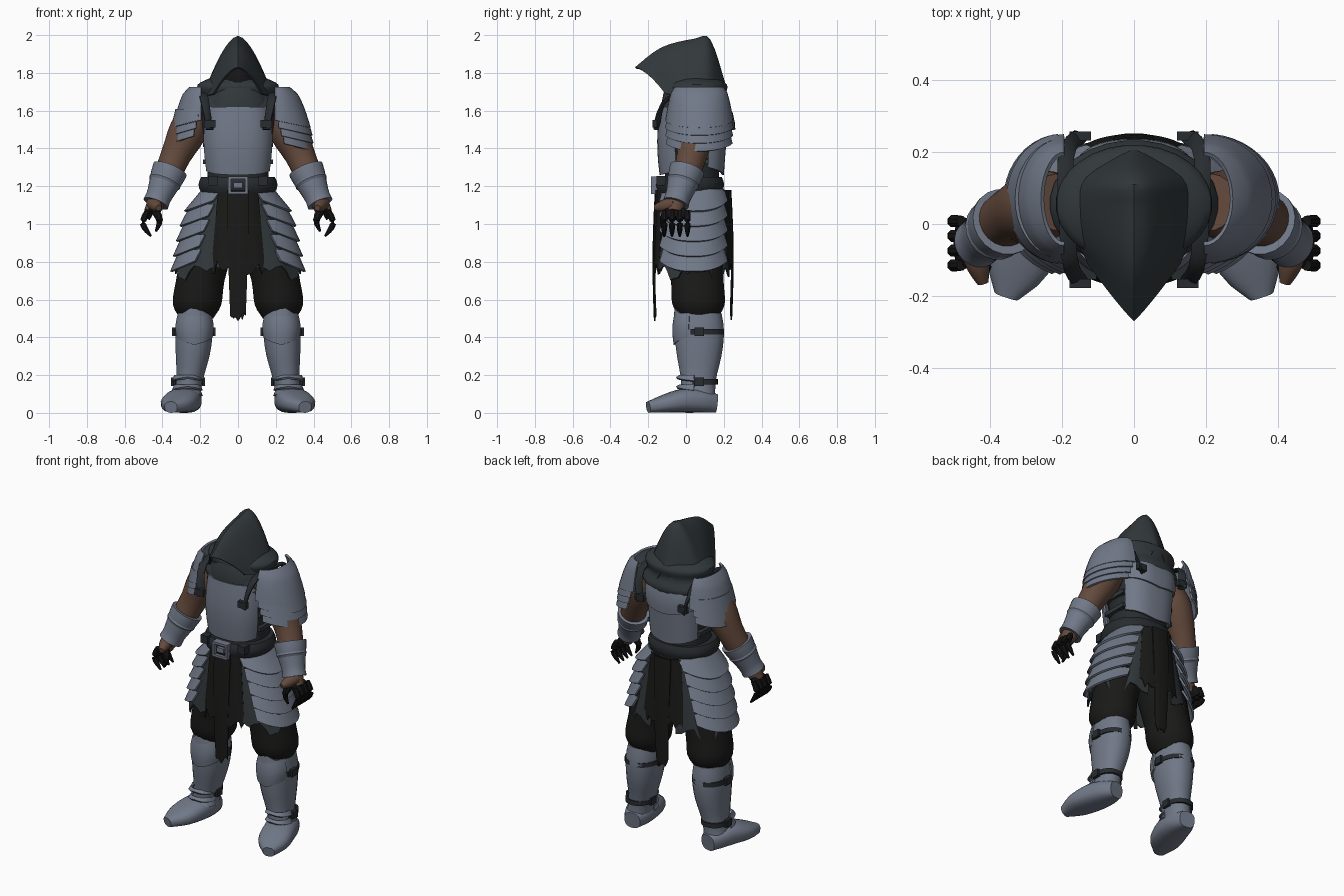
import bpy, bmesh, random
from math import sin, cos, pi, radians
from mathutils import Vector

random.seed(4)
cube = bpy.data.objects.get("Cube")
if cube:
    bpy.data.objects.remove(cube)


def material(name, *rgb):
    mat = bpy.data.materials.new(name)
    mat.use_nodes = True
    mat.diffuse_color = (*rgb, 1)
    shader = next(node for node in mat.node_tree.nodes if node.type == 'BSDF_PRINCIPLED')
    shader.inputs["Base Color"].default_value = (*rgb, 1)
    return mat


STEEL = material("blue grey steel", .165, .19, .245)
SLATE = material("slate cloth", .031, .039, .043)
LEATHER = material("dark leather", .021, .025, .029)
BLACK = material("black cloth", .01, .01, .0095)
SKIN = material("brown skin", .125, .067, .045)
GLOVE = material("black glove", .007, .007, .007)


def finish(bm, name, mat, mirror=False, thick=0):
    if thick:
        bmesh.ops.recalc_face_normals(bm, faces=bm.faces)
        bmesh.ops.solidify(bm, geom=bm.faces[:], thickness=thick)
    bmesh.ops.recalc_face_normals(bm, faces=bm.faces)
    for face in bm.faces:
        face.smooth = True
    mesh = bpy.data.meshes.new(name)
    bm.to_mesh(mesh)
    bm.free()
    mesh.set_sharp_from_angle(angle=radians(38))
    mesh.materials.append(mat)
    ob = bpy.data.objects.new(name, mesh)
    bpy.context.scene.collection.objects.link(ob)
    if mirror:
        ob.modifiers.new("Mirror", 'MIRROR').use_mirror_merge = False


def spline(keys, f):
    """Smooth value at fraction f through evenly spaced keys."""
    last = len(keys) - 1
    if not last:
        return keys[0]
    i = min(int(f * last), last - 1)
    t = f * last - i
    a, b = keys[i], keys[i + 1]
    slope_a = (b - keys[max(i - 1, 0)]) / 2
    slope_b = (keys[min(i + 2, last)] - a) / 2
    blend = t * t * (3 - 2 * t)
    return (a * (1 - blend) + b * blend + slope_a * (t * (1 - t) ** 2)
            - slope_b * (t * t * (1 - t)))


def boxy(value, power):
    return (1 if value > 0 else -1) * abs(value) ** power


def bridge(bm, rows, closed=False):
    for a, b in zip(rows, rows[1:]):
        for i in range(len(a) if closed else len(a) - 1):
            j = (i + 1) % len(a)
            bm.faces.new((a[i], a[j], b[j], b[i]))


def loft(name, mat, path, widths, depth=1, level=False, grounded=False, mirror=True,
         square=1, sides=20, steps=12):
    """Tube along a smooth path; level keeps rings flat, grounded rests them on the floor."""
    bm, rows = bmesh.new(), []
    path = [Vector(p) for p in path]
    for step in range(steps + 1):
        f = step / steps
        mid, width = spline(path, f), spline(widths, f)
        u, v = Vector((1, 0, 0)), Vector((0, 1, 0))
        if not level:
            ahead = spline(path, min(f + .02, 1)) - spline(path, max(f - .02, 0))
            u = ahead.cross(Vector((0, 0, 1))).normalized()
            v = u.cross(ahead.normalized())
        height = mid.z if grounded else width * depth
        row = []
        for k in range(sides):
            a = 2 * pi * (k + .5) / sides
            co = mid + u * width * boxy(cos(a), square) + v * height * boxy(sin(a), square)
            co.z = max(co.z, 0)
            row.append(bm.verts.new(co))
        rows.append(row)
    bridge(bm, rows, True)
    bm.faces.new(rows[0])
    bm.faces.new(rows[-1])
    finish(bm, name, mat, mirror)


def plate(name, mat, face, span, z, wide, deep, centre=(0, .04), bulge=0, ease=1, mirror=False,
          hem=lambda t: 0, thick=.012, columns=18, square=.85, steps=6):
    """Curved shell about an upright axis, from the first to the second size; hem lowers its foot."""
    bm, rows = bmesh.new(), []
    drops = [hem(2 * k / columns - 1) for k in range(columns + 1)]
    for step in range(steps + 1):
        f = step / steps
        swell, grow = bulge * sin(pi * f), f ** ease
        rx = wide[0] + (wide[1] - wide[0]) * grow + swell
        ry = deep[0] + (deep[1] - deep[0]) * grow + swell
        height, row = z[0] + (z[1] - z[0]) * f, []
        for k, drop in enumerate(drops):
            a = radians(face + span * (2 * k / columns - 1))
            row.append(bm.verts.new((centre[0] + rx * boxy(cos(a), square),
                                     centre[1] + ry * boxy(sin(a), square), height - drop * f)))
        rows.append(row)
    bridge(bm, rows)
    finish(bm, name, mat, mirror, thick)


def box(name, mat, centre, size, mirror=False):
    bm = bmesh.new()
    bmesh.ops.create_cube(bm, size=1)
    for v in bm.verts:
        v.co = Vector(c + s * d for c, s, d in zip(centre, size, v.co))
    finish(bm, name, mat, mirror)


def ragged(t):
    return random.uniform(-.045, .045)


def pointed(t):
    return .04 * (1 - abs(t))


def rounded(t):
    return .04 * cos(t * pi / 2)


# Hood: peaked arches from the brow to the nape, each ridge key holding half width, y and z
ridge = [Vector(key) for key in ((.13, -.27, 1.83), (.17, -.13, 1.935), (.19, .04, 1.98),
                                 (.17, .13, 1.975), (.06, .215, 1.72))]
foot_front, foot_back = Vector((0, -.11, 1.69)), Vector((0, .21, 1.65))
bm, rows = bmesh.new(), []
for step in range(17):
    key = spline(ridge, step / 16)
    top, foot = Vector((0, key.y, key.z)), foot_front.lerp(foot_back, step / 16)
    row = []
    for k in range(-10, 11):
        s = abs(k) / 10
        row.append(bm.verts.new((key.x * boxy(k / 10, .9), top.y + (foot.y - top.y) * s,
                                 top.z + (foot.z - top.z) * s ** 1.5)))
    rows.append(row)
bridge(bm, rows)
finish(bm, "hood", SLATE, thick=.01)
loft("shadowed_face", GLOVE, [(0, .02, 1.62), (0, 0, 1.75), (0, .02, 1.87)], [.06, .1, .06],
     level=True, mirror=False)
loft("cowl", SLATE, [(0, .055, 1.57), (0, .055, 1.78)], [.21, .235, .205, .215, .13], depth=.76,
     level=True, mirror=False, sides=28, steps=16)
plate("mouth_scarf", SLATE, -90, 75, z=(1.77, 1.63), wide=(.1, .18), deep=(.13, .17),
      bulge=.012, hem=rounded)

# Torso and armour
loft("tunic", LEATHER, [(0, .03, 1.1), (0, .04, 1.7)], [.19, .165, .17, .2, .1], depth=.88,
     level=True, mirror=False, square=.85)
plate("breastplate", STEEL, -90, 66, z=(1.62, 1.26), wide=(.18, .18), deep=(.175, .18),
      bulge=.015, hem=lambda t: -.02 * t * t, square=.75)
plate("back_plate_lower", STEEL, 90, 68, z=(1.52, 1.3), wide=(.185, .175), deep=(.18, .16),
      hem=pointed, square=.75)
plate("back_plate_upper", STEEL, 90, 66, z=(1.64, 1.5), wide=(.18, .19), deep=(.175, .195),
      bulge=.01, hem=pointed, square=.75)
loft("shoulder_straps", LEATHER, [(.15, -.16, 1.5), (.18, -.09, 1.67), (.19, .18, 1.67),
                                  (.15, .245, 1.5)], [.024], depth=.4, sides=8)
for y in (-.165, .245):
    box("strap_buckles", LEATHER, (.15, y, 1.53), (.06, .025, .04), True)
for z in (1.33, 1.42):
    box("side_straps", SLATE, (.17, .04, z), (.03, .16, .025), True)

# Belt and buckle
loft("belt", LEATHER, [(0, .02, 1.165), (0, .02, 1.25)], [.195, .21, .195], depth=.87, level=True,
     mirror=False, square=.9, sides=32, steps=6)
box("buckle_sides", STEEL, (.045, -.165, 1.205), (.014, .04, .09), True)
for z in (1.165, 1.245):
    box("buckle_bar", STEEL, (0, -.165, z), (.104, .04, .014))
box("buckle_tongue", STEEL, (0, -.165, 1.205), (.05, .03, .03))
box("belt_pouches", LEATHER, (.13, -.13, 1.23), (.05, .05, .05), True)

# Pauldrons, the left one larger
for side, name, size in ((1, "left", 1), (-1, "right", .8)):
    place = dict(face=90 - 90 * side, centre=(.195 * side, .07), square=1, hem=rounded)
    plate(name + "_pauldron_cap", STEEL, span=90, z=(1.725, 1.55), wide=(.08 * size, .19 * size),
          deep=(.13, .18), ease=.55, **place)
    for i in range(3):
        top, reach = 1.57 - .042 * i + .2 * (1 - size), .2 + .005 * i
        plate(name + "_pauldron_tier", STEEL, span=84 - 4 * i, z=(top, top - .06),
              wide=((reach - .03) * size, reach * size), deep=(.168, .182), **place)

# Arms, bracers and hands
shoulder, elbow, wrist = Vector((.21, .06, 1.6)), Vector((.33, .03, 1.36)), Vector((.43, -.05, 1.12))
loft("arms", SKIN, [shoulder, elbow, wrist], [.08, .1, .08, .07, .05])
loft("bracers", STEEL, [elbow.lerp(wrist, .3), elbow.lerp(wrist, 1.05)],
     [.095, .09, .078, .068, .07])
loft("bracer_ridges", STEEL, [elbow.lerp(wrist, .5), elbow.lerp(wrist, .65)], [.08, .088, .074],
     steps=4)
loft("wrists", SKIN, [wrist, wrist + Vector((.03, -.01, -.06))], [.05, .04])
loft("thumb_bases", SKIN, [(.45, -.06, 1.11), (.42, -.165, 1.085)], [.038, .034, .016], sides=10)
loft("glove_palms", GLOVE, [(.46, -.055, 1.08), (.485, -.055, 1.03)], [.055, .07, .065], depth=.3)
for i in range(4):
    y = .008 - .041 * i
    loft("fingers", GLOVE, [(.48, y, 1.07), (.503, y, 1), (.46, y, .935)], [.015, .018, .016, .006],
         sides=8, steps=8)
loft("thumbs", GLOVE, [(.445, -.1, 1.08), (.415, -.12, 1.02), (.435, -.12, .96)],
     [.022, .019, .006], sides=8, steps=8)

# Hip cloth, tassets and ragged drapes
plate("hip_cloth", SLATE, 0, 78, z=(1.17, .74), wide=(.19, .335), deep=(.17, .195), hem=ragged,
      mirror=True, thick=.008, columns=22)
for i in range(5):
    top, depth = 1.185 - .08 * i, .175 + .005 * i
    plate("tasset_tier", STEEL, 0, 66 - 3 * i, z=(top, top - .085), deep=(depth, depth + .02),
          wide=(.19 + .06 * i ** .5, .225 + .06 * (i + 1) ** .5), mirror=True,
          hem=lambda t: .03 - .055 * t * t)
for face, name, depth in ((-90, "front", .205), (90, "back", .2)):
    plate(name + "_drape", BLACK, face, 35, z=(1.18, .77), wide=(.17, .23),
          deep=(depth - .01, depth + .01), hem=ragged, thick=.008, columns=14)
    plate(name + "_drape_strip", BLACK, face, 15, z=(1.18, .53), wide=(.18, .13),
          deep=(depth, depth + .005), bulge=.01, thick=.008, columns=8,
          hem=lambda t: pointed(t) + ragged(t) / 2)

# Trousers
loft("trousers", BLACK, [(.1, .04, 1.1), (.2, .06, .7), (.22, .07, .5)],
     [.1, .135, .13, .13, .09], depth=1.08, level=True)

# Greaves, straps and boots
loft("greaves", STEEL, [(.23, .07, .53), (.24, .07, .3), (.275, .06, .05)],
     [.09, .1, .09, .07, .075], depth=1.32, level=True, square=.9)
plate("knee_plates", STEEL, -90, 72, z=(.53, .4), wide=(.09, .1), deep=(.125, .13), bulge=.01,
      centre=(.23, .065), hem=pointed, mirror=True)
plate("knee_peaks", STEEL, -90, 40, z=(.5, .56), wide=(.095, .09), deep=(.13, .125),
      centre=(.23, .065), hem=lambda t: .03 * abs(t), mirror=True)
for z, x, width in ((.43, .235, .105), (.165, .265, .08)):
    plate("greave_straps", LEATHER, 90, 105, z=(z + .014, z - .014), wide=(width, width),
          deep=(width * 1.28, width * 1.28), centre=(x, .066), mirror=True)
    for side in (-1, 1):
        box("greave_buckles", LEATHER, (x + side * width, .07, z), (.02, .05, .045), True)
for z in (.2, .15, .12):
    plate("ankle_ridges", STEEL, -90, 85, z=(z, z - .03), wide=(.07, .082), deep=(.09, .108),
          centre=(.268, .055), hem=lambda t: -pointed(t) / 2, mirror=True)
loft("boots", STEEL, [(.265, .16, .05), (.29, 0, .065), (.355, -.2, .03)],
     [.05, .08, .095, .09, .035], grounded=True, square=.8)
